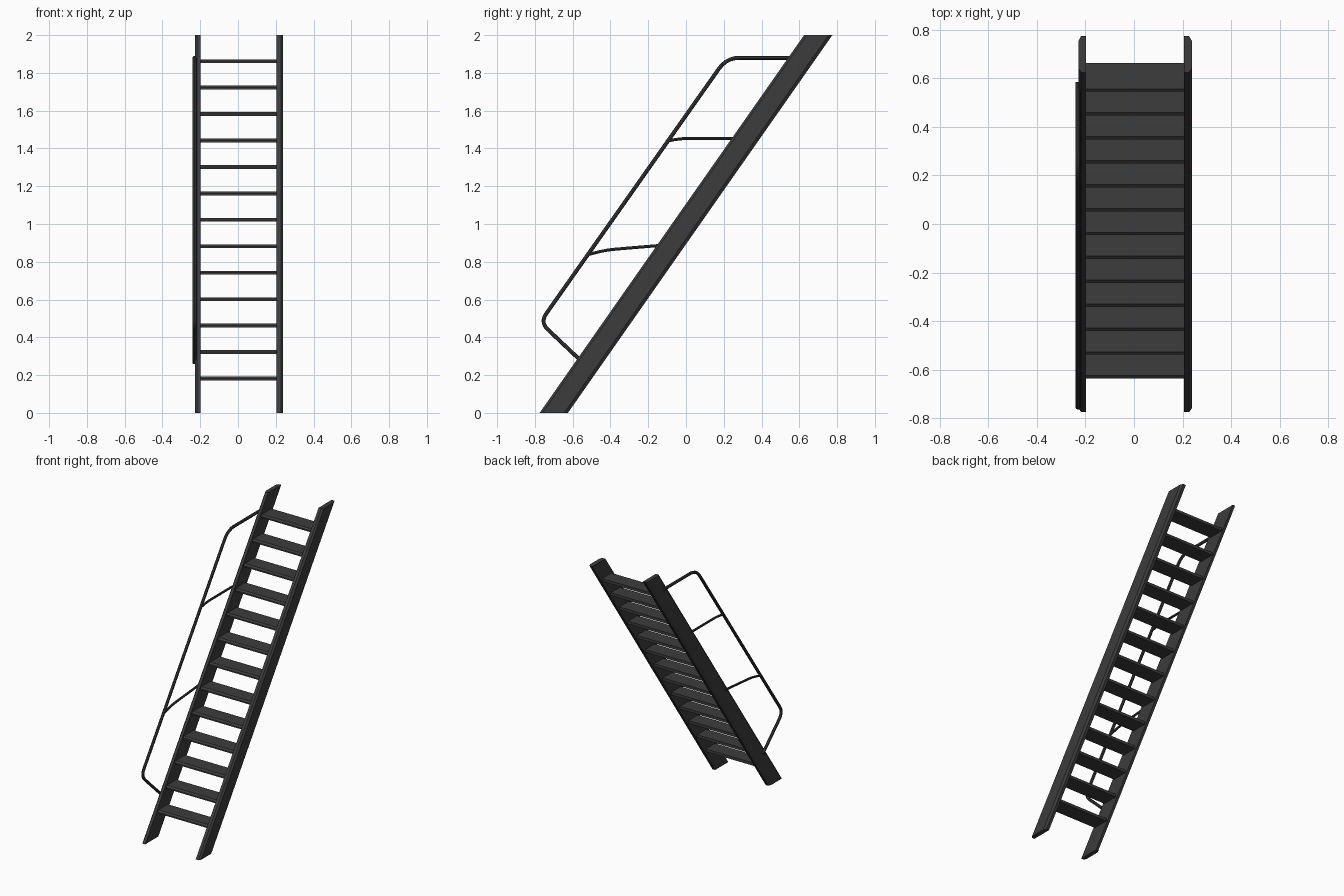
import bpy, bmesh
from mathutils import Vector

cube = bpy.data.objects.get("Cube")
if cube:
    bpy.data.objects.remove(cube, do_unlink=True)

# Dark painted metal, shared by every part
metal = bpy.data.materials.new("dark_grey_metal")
metal.use_nodes = True
GREY = (0.045, 0.045, 0.045, 1)
metal.diffuse_color = GREY
metal.node_tree.nodes["Principled BSDF"].inputs["Base Color"].default_value = GREY

RUN = 0.70  # forward travel per unit of height


def prism(name, profile, offset):
    """Extrude a closed profile of 3D points along an offset."""
    bm = bmesh.new()
    face = bm.faces.new([bm.verts.new(p) for p in profile])
    ext = bmesh.ops.extrude_face_region(bm, geom=[face])
    moved = [v for v in ext["geom"] if isinstance(v, bmesh.types.BMVert)]
    bmesh.ops.translate(bm, verts=moved, vec=offset)
    bmesh.ops.recalc_face_normals(bm, faces=bm.faces)
    mesh = bpy.data.meshes.new(name)
    bm.to_mesh(mesh)
    bm.free()
    obj = bpy.data.objects.new(name, mesh)
    bpy.context.collection.objects.link(obj)
    mesh.materials.append(metal)
    return obj


def bend(before, corner, after, radius, steps=5):
    """Points of a rounded corner."""
    b, c, a = Vector(before), Vector(corner), Vector(after)
    p, q = c + (b - c).normalized() * radius, c + (a - c).normalized() * radius
    ts = [i / steps for i in range(steps + 1)]
    return [p * (1 - t) ** 2 + c * 2 * t * (1 - t) + q * t * t for t in ts]


def tube(name, path, radius):
    """Round bar through (y, z) points beside the right stringer."""
    curve = bpy.data.curves.new(name, "CURVE")
    curve.dimensions = "3D"
    curve.bevel_depth = radius
    curve.bevel_resolution = 2
    curve.use_fill_caps = True
    spline = curve.splines.new("POLY")
    spline.points.add(len(path) - 1)
    for point, (y, z) in zip(spline.points, path):
        point.co = (RAIL_X, y, z, 1)
    obj = bpy.data.objects.new(name, curve)
    bpy.context.collection.objects.link(obj)
    curve.materials.append(metal)
    bpy.ops.object.select_all(action="DESELECT")
    obj.select_set(True)
    bpy.context.view_layer.objects.active = obj
    bpy.ops.object.convert(target="MESH")
    bpy.ops.object.shade_smooth_by_angle()


# Slanted stringers with chamfered outer edges
def stringer(name, inner, outer):
    shoulder = outer + (inner - outer) * 0.35
    plan = [(inner, -0.775), (shoulder, -0.775), (outer, -0.76),
            (outer, -0.645), (shoulder, -0.625), (inner, -0.625)]
    prism(name, [(x, y, 0) for x, y in plan], (0, 2 * RUN, 2))


stringer("left_stringer", 0.205, 0.238)
stringer("right_stringer", -0.198, -0.228)

# Treads with a bevelled nosing
for i in range(13):
    z = 0.192 + i * 0.14
    y = -0.637 + i * 0.0985
    side = [(y, z - 0.02), (y, z - 0.01), (y + 0.012, z),
            (y + 0.118, z), (y + 0.118, z - 0.02)]
    prism(f"tread_{i + 1}", [(-0.2, a, b) for a, b in side], (0.407, 0, 0))

# Handrail on the right side
RAIL_X = -0.231
foot, low, high, head = (-0.545, 0.265), (-0.772, 0.48), (0.215, 1.88), (0.585, 1.88)
tube("handrail", [foot] + bend(foot, low, high, 0.055)
     + bend(low, high, head, 0.07) + [head], 0.0105)

# Curved struts joining the handrail to the stringer
start, mid, end = (-0.51, 0.84), (-0.43, 0.862), (-0.12, 0.888)
tube("lower_strut", [start] + bend(start, mid, end, 0.06) + [end], 0.008)
start, mid, end = (-0.095, 1.44), (-0.03, 1.453), (0.27, 1.453)
tube("upper_strut", [start] + bend(start, mid, end, 0.05) + [end], 0.008)
